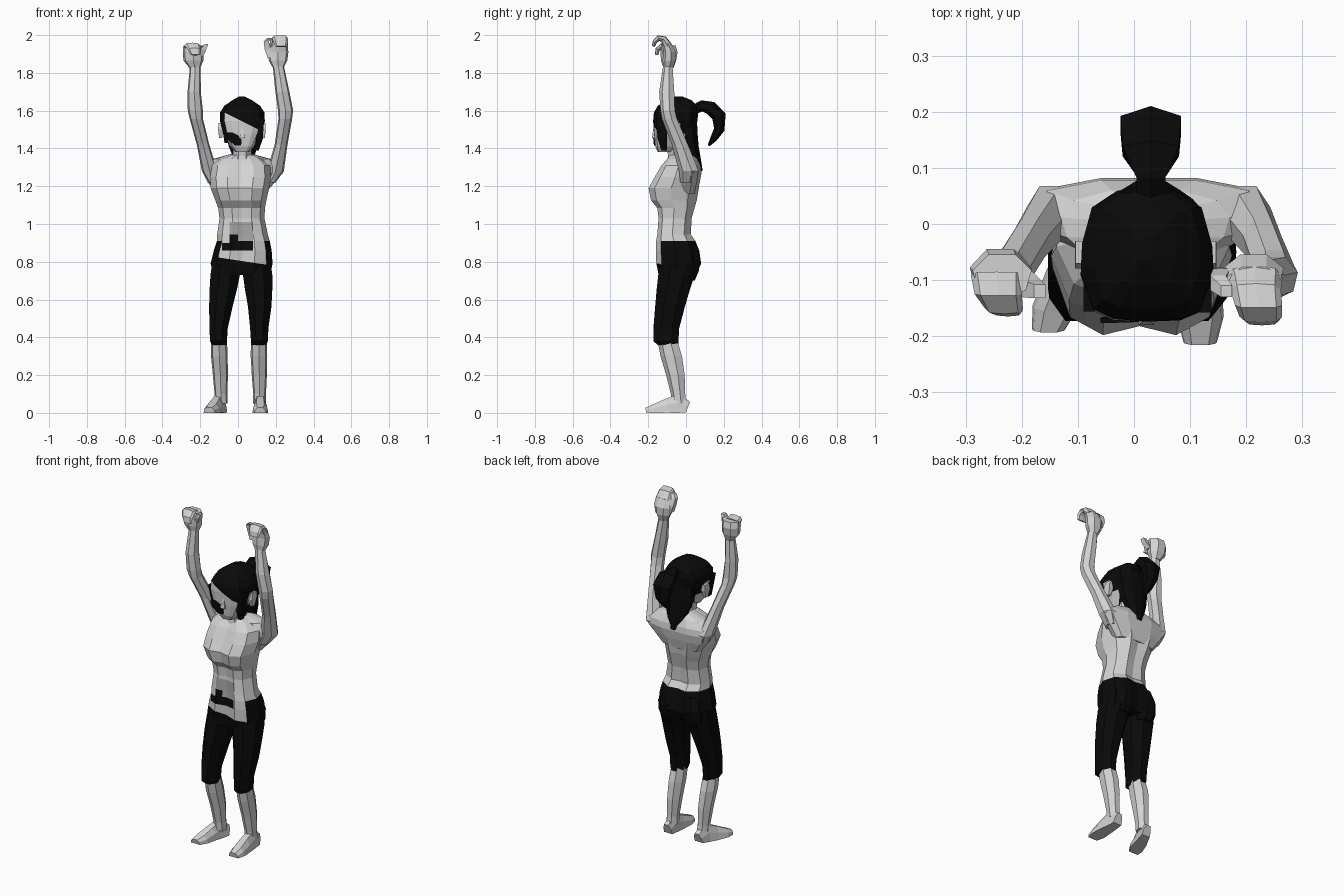
import bpy, bmesh, math
from mathutils import Vector


def material(name, v):
    m = bpy.data.materials.new(name)
    m.diffuse_color = (v, v, v, 1)
    return m


MATS = [material("pale_skin", 0.65), material("black", 0.003), material("shaded_skin", 0.36)]
SKIN, BLACK, GREY = 0, 1, 2


def mirror(half):
    return half + [(-x, y) for x, y in reversed(half[1:-1])]


def ngon(n, off=0.0):
    return [(math.cos(2 * math.pi * (i + off) / n - math.pi / 2),
             math.sin(2 * math.pi * (i + off) / n - math.pi / 2)) for i in range(n)]


BODY = mirror([(0, -.88), (.42, -1), (.8, -.76), (1, -.1), (.86, .6), (.42, 1), (0, .9)])
HEAD = mirror([(0, -1), (.5, -.98), (.8, -.85), (1, -.3), (.98, .15), (.83, .7), (.45, .95), (0, 1)])
LIMB = ngon(7)
BOX = [(-1, -1), (1, -1), (1, 1), (-1, 1)]
MITT = mirror([(0, -1), (.75, -.8), (1, 0), (.75, .8), (0, 1)])


def loft(name, stations, profile, rule, follow=False, cuts=()):
    """Skin rings (x, y, z, half width, half depth); follow tilts them along the path.
    Cuts (x, z, slope x, slope z) split front faces so colours can meet on a line."""
    bm = bmesh.new()
    rings = []
    for i, (x, y, z, rx, ry) in enumerate(stations):
        t = 0
        if follow:
            a, b = stations[max(i - 1, 0)], stations[min(i + 1, len(stations) - 1)]
            t = math.atan2(-(b[1] - a[1]), b[2] - a[2])
        rings.append([bm.verts.new((x + px * rx, y + py * ry * math.cos(t),
                                    z + py * ry * math.sin(t))) for px, py in profile])
    n = len(profile)
    for a, b in zip(rings, rings[1:]):
        for i in range(n):
            j = (i + 1) % n
            bm.faces.new((a[i], a[j], b[j], b[i]))
    bm.faces.new(rings[0][::-1])
    bm.faces.new(rings[-1])
    bmesh.ops.recalc_face_normals(bm, faces=bm.faces)
    for x, z, dx, dz in cuts:
        faces = [f for f in bm.faces if f.normal.y < -.3]
        geom = faces + list({e for f in faces for e in f.edges}) + list({v for f in faces for v in f.verts})
        bmesh.ops.bisect_plane(bm, geom=geom, plane_co=(x, 0, z), plane_no=Vector((-dz, 0, dx)))
    bm.normal_update()
    for f in bm.faces:
        f.material_index = rule if isinstance(rule, int) else rule(f.calc_center_median(), f.normal)
    me = bpy.data.meshes.new(name)
    bm.to_mesh(me)
    bm.free()
    for m in MATS:
        me.materials.append(m)
    ob = bpy.data.objects.new(name, me)
    bpy.context.collection.objects.link(ob)
    return ob


def span(rows):
    """Rows (z, x min, x max, y front, y back) to loft stations."""
    return [((a + b) / 2, (c + d) / 2, z, (b - a) / 2, (d - c) / 2) for z, a, b, c, d in rows]


# Torso with hips, waist and bust; the trousers end unevenly at the belly
def torso_rule(c, n):
    if c.z > 1.01:
        return SKIN
    if n.y < -.4:
        if c.z < .807 - .15 * c.x:
            return BLACK
        if c.z < .86:
            return SKIN
        if -.085 < c.x < .08 and c.z < .9 or -.045 < c.x < .0 and c.z < .945 or 0 < c.x < .08 and c.z < .91:
            return BLACK
        return GREY if -.045 < c.x < .08 else SKIN
    return BLACK if c.z < .91 else SKIN


loft("torso", span([
    (.73, -.13, .17, -.145, .05), (.79, -.145, .183, -.157, .08), (.86, -.128, .178, -.16, .07),
    (.91, -.112, .168, -.158, .05), (.945, -.11, .158, -.152, .025), (1.03, -.098, .14, -.145, .03),
    (1.085, -.105, .143, -.152, .045), (1.125, -.12, .15, -.185, .057),
    (1.19, -.145, .165, -.198, .068), (1.25, -.148, .175, -.165, .075),
    (1.31, -.138, .17, -.13, .07), (1.345, -.1, .13, -.1, .05), (1.365, -.045, .085, -.085, .03)]),
    BODY, torso_rule,
    cuts=[(0, .807, 1, -.15), (0, .9, 1, 0), (0, 1.01, 1, 0),
          (-.085, 0, 0, 1), (-.045, 0, 0, 1), (0, 0, 0, 1), (.08, 0, 0, 1)])

# Upper back and shoulders
loft("upper_back", span([
    (1.16, -.11, .14, -.04, .058), (1.22, -.16, .195, -.04, .073), (1.27, -.185, .238, -.04, .082),
    (1.305, -.185, .235, -.045, .078), (1.345, -.13, .17, -.06, .06),
    (1.37, -.04, .08, -.05, .04)]),
    mirror([(0, -1), (.7, -.9), (.93, -.4), (1, .2), (.85, .7), (.4, 1), (0, 1)]), SKIN)

# Neck
loft("neck", span([(1.30, -.04, .085, -.11, .03), (1.36, -.03, .075, -.1, .02),
                   (1.45, -.03, .075, -.11, .01)]), ngon(8, .5), SKIN)


# Head, with a slanting hairline, temple hair and bare skin round the ears
def head_rule(c, n):
    if c.z < 1.41:
        return SKIN
    if c.y > -.04:
        return BLACK
    if n.y < -.6:
        return SKIN if c.z < 1.555 - .5 * c.x and c.x > -.075 else BLACK
    return SKIN if c.z < (1.46 if c.y < -.1 else 1.546) else BLACK


loft("head", span([
    (1.38, -.015, .06, -.15, -.06), (1.41, -.04, .085, -.162, -.02), (1.48, -.078, .122, -.17, .04),
    (1.545, -.095, .142, -.174, .06), (1.59, -.095, .14, -.17, .065),
    (1.625, -.073, .118, -.15, .06), (1.655, -.03, .075, -.11, .03),
    (1.675, .005, .035, -.07, -.02)]), HEAD, head_rule,
    cuts=[(0, 1.555, 1, -.5), (-.075, 0, 0, 1)])
loft("nose", [(.022, -.166, 1.455, .014, .014), (.022, -.166, 1.47, .012, .012),
              (.022, -.166, 1.51, .004, .006)], BOX, SKIN)
loft("mouth_patch", [(0, -.166, 1.415, .016, .004), (-.015, -.169, 1.445, .035, .004),
                     (-.03, -.171, 1.47, .03, .004), (-.045, -.172, 1.485, .014, .004)], BOX, BLACK)

# Ears
for side, x in (("left", -.092), ("right", .134)):
    loft(side + "_ear", [(x, -.055, 1.455, .008, .01), (x, -.055, 1.5, .013, .024),
                         (x, -.05, 1.535, .012, .02)], BOX, SKIN)

# Side locks, hair at the nape and ponytail
loft("right_lock", [(.1, -.115, 1.39, .01, .015), (.113, -.125, 1.45, .018, .025),
                    (.118, -.13, 1.56, .02, .028)], BOX, BLACK)
loft("left_lock", [(-.062, -.125, 1.43, .01, .015), (-.07, -.13, 1.56, .02, .026)], BOX, BLACK)
loft("nape_hair", span([
    (1.28, .01, .05, .05, .09), (1.34, -.025, .085, .015, .082), (1.41, -.055, .11, -.01, .07),
    (1.48, -.07, .12, -.03, .065), (1.58, -.06, .11, -.03, .06)]), ngon(8, .5), BLACK)
loft("ponytail", [(.03, .04, 1.605, .03, .025), (.03, .085, 1.625, .03, .03),
                  (.03, .13, 1.615, .058, .036), (.03, .175, 1.57, .062, .038),
                  (.03, .176, 1.5, .045, .028), (.03, .145, 1.45, .03, .018),
                  (.03, .12, 1.415, .008, .006)], ngon(6), BLACK, True)

# Legs: trousers, shins and feet
for side, s in (("left", -1), ("right", 1)):
    def leg(rows):
        """Rows (z, middle x, inner and outer offset, y front, y back)."""
        return span([(z, *sorted((m + s * a, m + s * b)), c, d) for z, m, a, b, c, d in rows])

    loft(side + "_trouser", leg([
        (.36, .005, .063, .145, -.155, -.035), (.38, .005, .06, .157, -.178, -.035),
        (.45, .005, .055, .16, -.178, -.03), (.56, .012, .036, .17, -.17, 0),
        (.66, .016, .014, .172, -.162, .03), (.73, .018, .002, .17, -.155, .055),
        (.8, .018, .0, .16, -.145, .075)]), ngon(8, .5), BLACK)
    # Buttock
    loft(side + "_buttock", leg([
        (.7, .018, .03, .13, -.05, .05), (.75, .018, .012, .145, -.05, .072),
        (.81, .018, .01, .143, -.05, .082), (.88, .018, .03, .11, -.05, .06)]), ngon(8, .5), BLACK)
    loft(side + "_shin", leg([
        (.05, .012, .066, .137, -.075, .005), (.1, .012, .068, .137, -.08, 0),
        (.2, .01, .062, .144, -.105, -.002), (.3, .006, .06, .15, -.135, -.015),
        (.38, .005, .062, .148, -.15, -.04)]), LIMB, SKIN)
    x0, x1, y1 = (-.085, -.152, -.19) if s < 0 else (.118, .118, -.213)
    foot = []
    for t, w, h in ((0, .027, .06), (.25, .032, .1), (.5, .037, .075), (.8, .042, .046), (1, .03, .028)):
        foot.append((x0 + (x1 - x0) * t, .01 + (y1 - .01) * t, h / 2, w, h / 2))
    loft(side + "_foot", foot, mirror([(0, -1), (1, -1), (.9, .1), (.5, 1), (0, 1)]), SKIN, True)

# Raised arms
ARMS = {
    "left": [(-.13, .01, 1.22, .025, .04), (-.15, .018, 1.28, .042, .055),
             (-.185, -.03, 1.42, .034, .045), (-.22, -.085, 1.555, .036, .042),
             (-.226, -.095, 1.6, .041, .04), (-.232, -.1, 1.7, .036, .042),
             (-.226, -.095, 1.84, .029, .026)],
    "right": [(.17, .01, 1.22, .03, .04), (.198, .018, 1.28, .046, .055),
              (.228, -.03, 1.42, .035, .045), (.25, -.085, 1.555, .037, .042),
              (.252, -.095, 1.6, .041, .04), (.235, -.1, 1.7, .038, .042),
              (.213, -.095, 1.84, .03, .026)]}
for side, path in ARMS.items():
    loft(side + "_arm", path, LIMB, SKIN)

# Left hand, cupped and level, thumb pointing inward
loft("left_palm", [(-.228, -.092, 1.825, .028, .028), (-.236, -.09, 1.865, .054, .042),
                   (-.238, -.088, 1.91, .056, .048), (-.235, -.092, 1.945, .054, .042)], LIMB, SKIN)
loft("left_fingers", [(-.245, -.09, 1.935, .046, .018), (-.242, -.125, 1.945, .042, .015),
                      (-.232, -.15, 1.925, .034, .012), (-.225, -.156, 1.895, .026, .009)],
     MITT, SKIN, True)
loft("left_thumb", [(-.2, -.1, 1.89, .016, .018), (-.182, -.115, 1.925, .015, .016),
                    (-.168, -.12, 1.952, .01, .012)], BOX, SKIN)

# Right hand, reaching up with fingers curled forward
loft("right_palm", [(.213, -.093, 1.825, .028, .027), (.212, -.088, 1.865, .05, .036),
                    (.213, -.086, 1.91, .055, .035), (.214, -.1, 1.955, .05, .026)], LIMB, SKIN)
loft("right_fingers", [(.215, -.095, 1.94, .05, .024), (.217, -.118, 1.978, .045, .018),
                       (.222, -.145, 1.984, .042, .016), (.226, -.165, 1.965, .038, .012),
                       (.228, -.173, 1.94, .03, .008)], MITT, SKIN, True)
loft("right_thumb", [(.175, -.095, 1.88, .018, .018), (.157, -.095, 1.925, .016, .016),
                     (.15, -.105, 1.965, .014, .013), (.165, -.12, 1.985, .01, .01)], BOX, SKIN)
